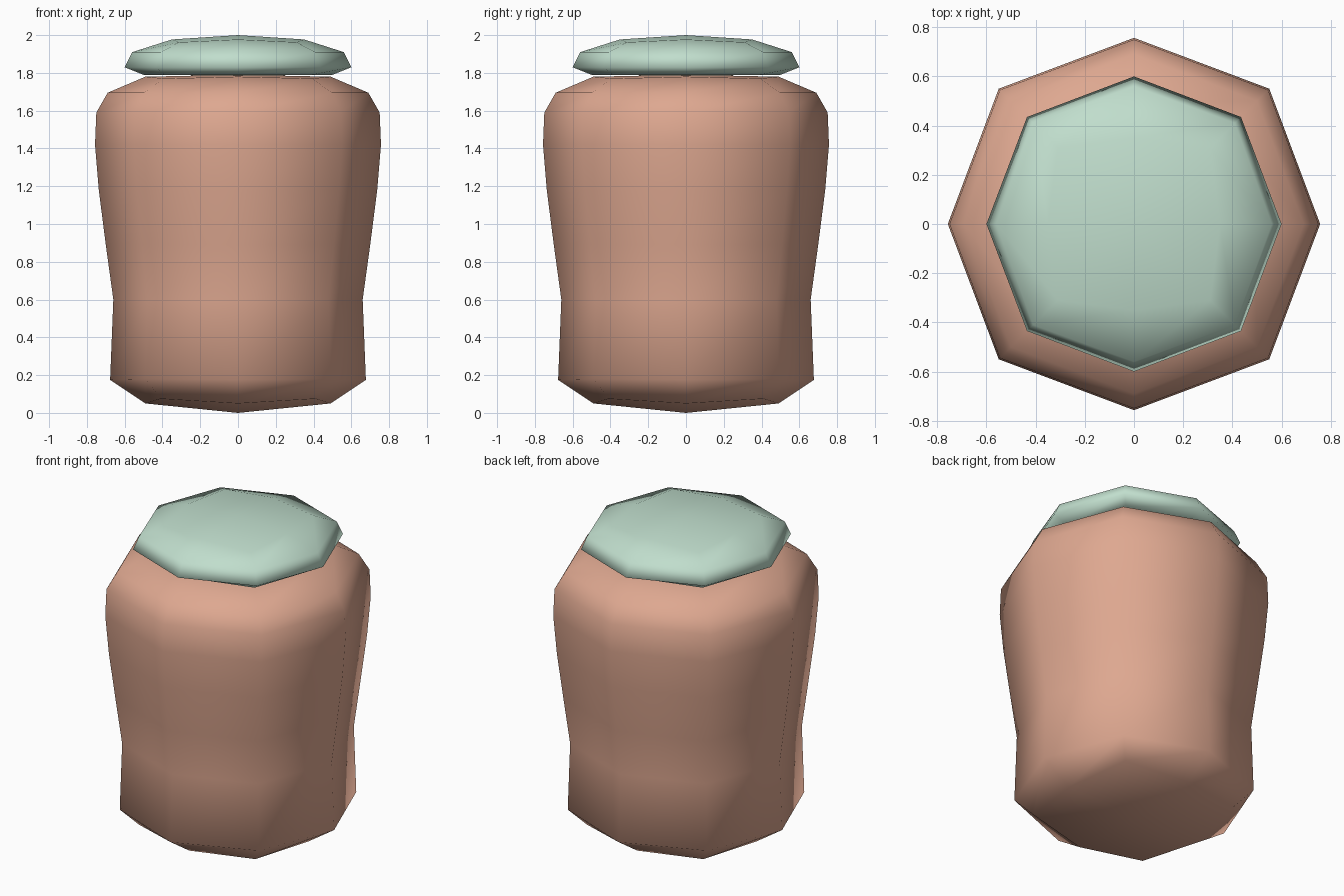
import bpy, bmesh

if "Cube" in bpy.data.objects:
    bpy.data.objects.remove(bpy.data.objects["Cube"])


def rounded_box_shell(name, rings, z_bottom, z_top, color):
    """Eight-sided shell. Ring = (side radius, corner x=y, side z, corner z)."""
    bm = bmesh.new()
    loops = []
    for r, c, zs, zc in rings:
        pts = [(r, 0, zs), (c, c, zc), (0, r, zs), (-c, c, zc),
               (-r, 0, zs), (-c, -c, zc), (0, -r, zs), (c, -c, zc)]
        loops.append([bm.verts.new(p) for p in pts])
    for a, b in zip(loops, loops[1:]):
        for i in range(8):
            j = (i + 1) % 8
            bm.faces.new((a[i], a[j], b[j], b[i]))
    # caps made of four quads around a centre point
    for loop, z in ((loops[0], z_bottom), (loops[-1], z_top)):
        centre = bm.verts.new((0, 0, z))
        for i in range(0, 8, 2):
            bm.faces.new((centre, loop[i], loop[i + 1], loop[(i + 2) % 8]))
    bmesh.ops.recalc_face_normals(bm, faces=bm.faces[:])
    for f in bm.faces:
        f.smooth = True
    mesh = bpy.data.meshes.new(name)
    bm.to_mesh(mesh)
    bm.free()
    mat = bpy.data.materials.new(name + "_colour")
    mat.diffuse_color = color
    mat.use_nodes = True
    mat.node_tree.nodes["Principled BSDF"].inputs["Base Color"].default_value = mat.diffuse_color
    mesh.materials.append(mat)
    obj = bpy.data.objects.new(name, mesh)
    bpy.context.collection.objects.link(obj)
    return obj


# jar body: narrow waist, wide rounded shoulder
rounded_box_shell("jar_body", [
    (0.49, 0.41, 0.05, 0.075),
    (0.677, 0.49, 0.175, 0.18),
    (0.66, 0.48, 0.60, 0.60),
    (0.70, 0.508, 0.89, 0.89),
    (0.737, 0.535, 1.18, 1.18),
    (0.757, 0.55, 1.42, 1.42),
    (0.75, 0.545, 1.59, 1.59),
    (0.69, 0.50, 1.695, 1.695),
    (0.49, 0.39, 1.78, 1.77),
], 0.0, 1.79, (0.73, 0.39, 0.28, 1))

# lid: flat domed cushion
rounded_box_shell("jar_lid", [
    (0.50, 0.39, 1.79, 1.79),
    (0.60, 0.435, 1.83, 1.83),
    (0.56, 0.41, 1.91, 1.91),
    (0.35, 0.31, 1.977, 1.962),
], 1.785, 2.0, (0.53, 0.73, 0.61, 1))
